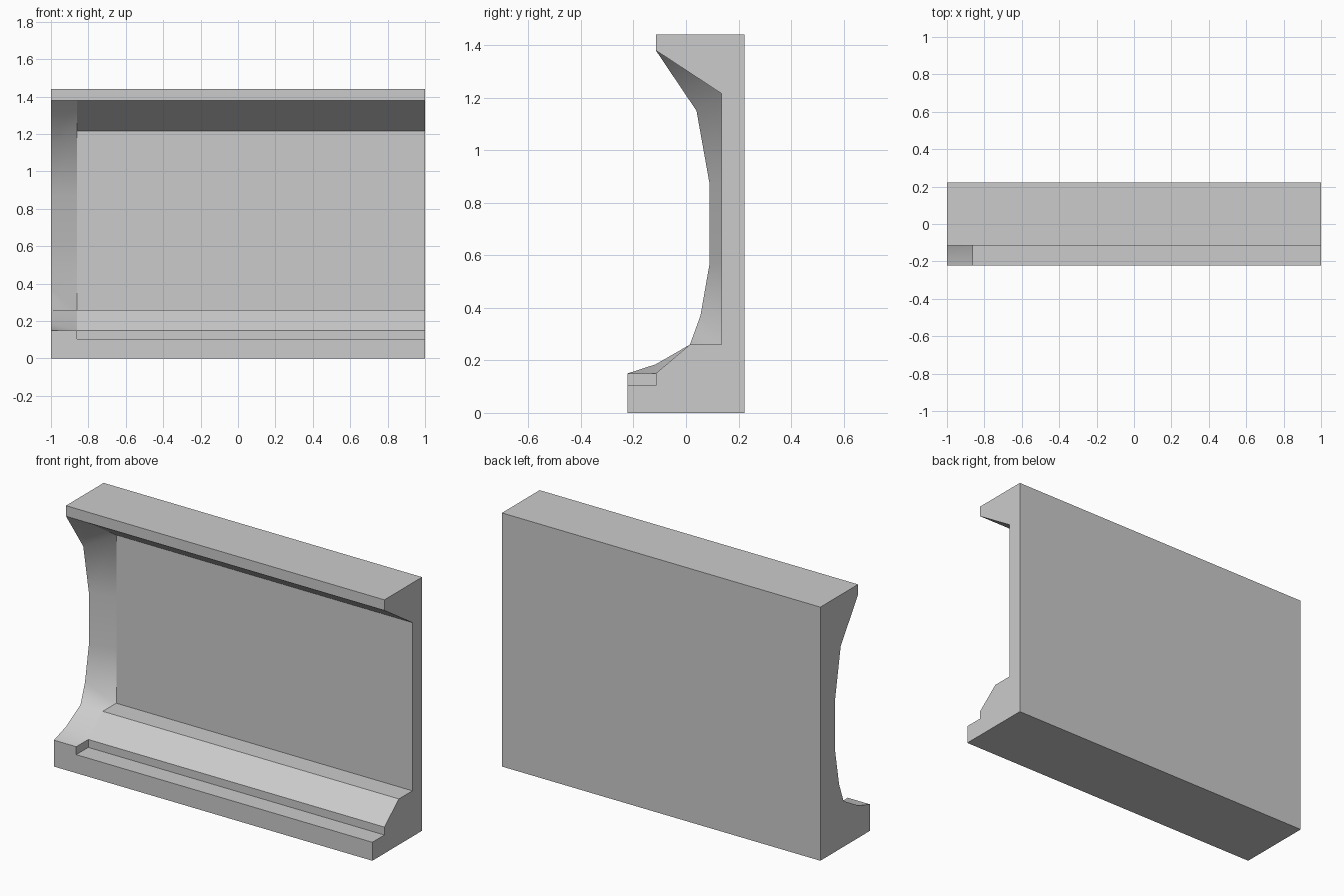
import bpy, bmesh

if "Cube" in bpy.data.objects:
    bpy.data.objects.remove(bpy.data.objects["Cube"])

X_LEFT, X_JOIN, X_RIGHT = -1.0, -0.86, 1.0

# back and base outline shared by every cross-section (y, z)
shell = [(-0.115, 1.44), (0.223, 1.44), (0.223, 0), (-0.223, 0)]
# curved face of the end rib at the outer left side
curve = [(-0.223, 0.15), (-0.115, 0.185), (0.015, 0.26), (0.055, 0.37),
         (0.09, 0.57), (0.09, 0.87), (0.04, 1.15), (-0.115, 1.38)]
# recess outline that the curve blends into
recess = [(-0.223, 0.15), (-0.115, 0.15), (0.015, 0.26), (0.136, 0.26),
          (0.136, 0.57), (0.136, 0.87), (0.136, 1.215), (-0.115, 1.38)]
step = [(-0.223, 0.105), (-0.115, 0.105)]

bm = bmesh.new()


def ring(x, pts):
    return [bm.verts.new((x, y, z)) for y, z in pts]


def loft(a, b, smooth_count=0):
    n = len(a)
    for i in range(n):
        j = (i + 1) % n
        f = bm.faces.new((a[i], a[j], b[j], b[i]))
        f.smooth = i < smooth_count


# end rib: curved surface blending from the outer profile to the recess
outer = ring(X_LEFT, curve + shell)
inner = ring(X_JOIN, recess + shell)
loft(outer, inner, len(curve) - 1)
bm.faces.new(outer)

# long panel with cornice, ledge and front step
panel = step + recess[1:] + shell
start, end = ring(X_JOIN, panel), ring(X_RIGHT, panel)
loft(start, end)
bm.faces.new(end)

# small side of the rib above the front step
bm.faces.new(ring(X_JOIN, step + [recess[1], recess[0]]))

bmesh.ops.remove_doubles(bm, verts=bm.verts[:], dist=0.0005)
bmesh.ops.recalc_face_normals(bm, faces=bm.faces[:])

mesh = bpy.data.meshes.new("wall_section")
bm.to_mesh(mesh)
bm.free()
obj = bpy.data.objects.new("wall_section", mesh)
bpy.context.collection.objects.link(obj)
